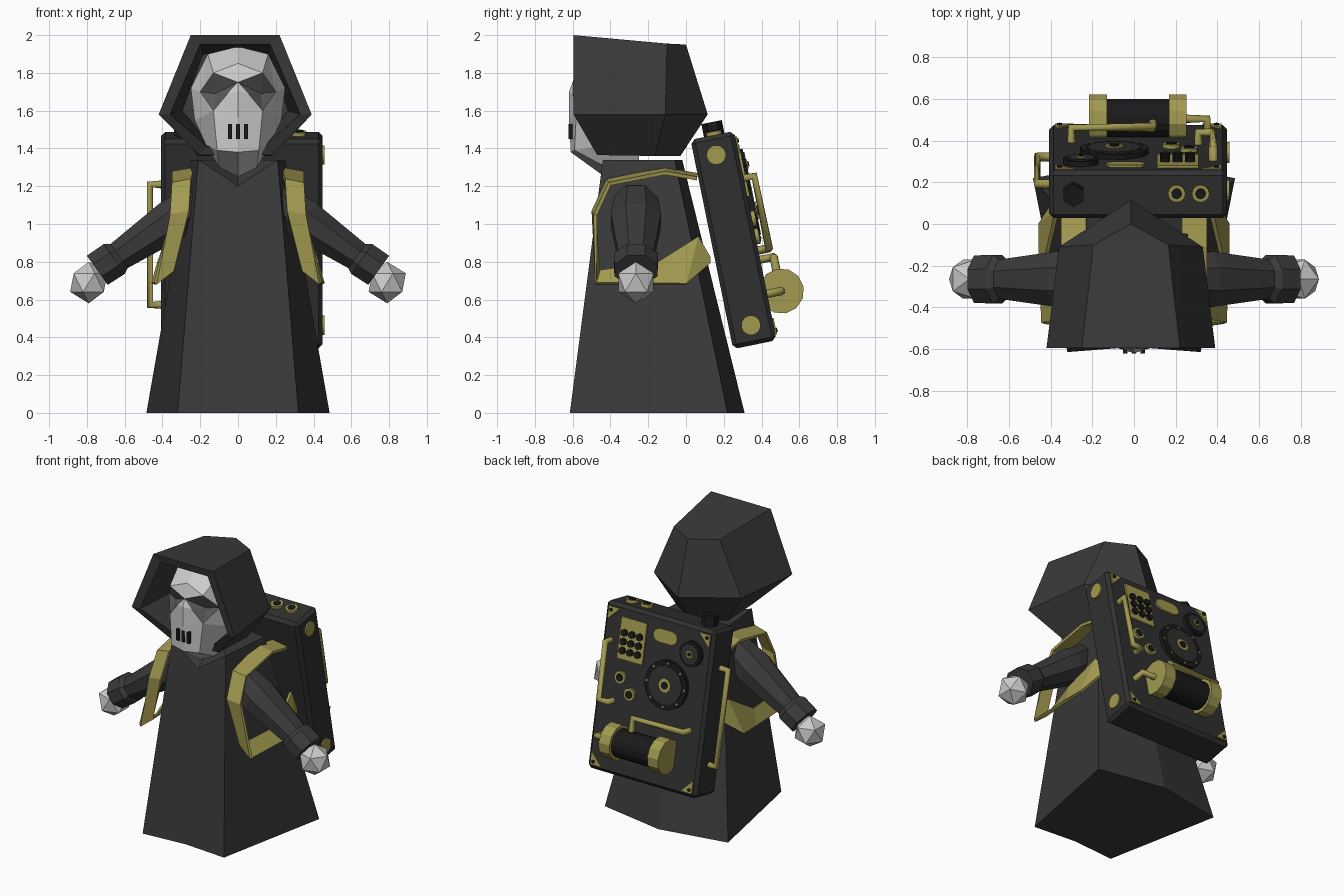
import bpy, bmesh, math
from mathutils import Matrix, Vector

if "Cube" in bpy.data.objects:
    bpy.data.objects.remove(bpy.data.objects["Cube"])


def material(name, r, g, b):
    m = bpy.data.materials.new(name)
    m.diffuse_color = (r, g, b, 1)
    m.use_nodes = True
    m.node_tree.nodes["Principled BSDF"].inputs["Base Color"].default_value = m.diffuse_color
    return m


CLOTH = material("dark_cloth", .042, .042, .042)
CASE = material("pack_case", .03, .03, .03)
BLACK = material("black", .01, .01, .01)
BRASS = material("brass", .36, .32, .08)
BONE = material("bone", .55, .55, .55)
SOCKET = material("socket_grey", .1, .1, .1)
ID = Matrix.Identity(4)
PACK = Matrix.Translation((.02, .252, .915)) @ Matrix.Rotation(math.radians(11.5), 4, 'X')
BACK = .1175  # local y of the pack's rear panel


def finish(name, bm, mats, M=ID, mirror=False):
    bmesh.ops.recalc_face_normals(bm, faces=bm.faces)
    me = bpy.data.meshes.new(name)
    bm.to_mesh(me)
    bm.free()
    for m in mats if isinstance(mats, list) else [mats]:
        me.materials.append(m)
    ob = bpy.data.objects.new(name, me)
    bpy.context.collection.objects.link(ob)
    ob.matrix_world = M
    if mirror:
        ob.modifiers.new("mirror", 'MIRROR')
    return ob


def build(verts, faces):
    bm = bmesh.new()
    vs = [bm.verts.new(v) for v in verts]
    for f in faces:
        bm.faces.new([vs[i] for i in f])
    return bm


def bands(rings, n):
    return [(r * n + i, r * n + (i + 1) % n, (r + 1) * n + (i + 1) % n, (r + 1) * n + i)
            for r in range(rings - 1) for i in range(n)]


def box(name, size, loc, mat, M=ID, bevel=0):
    bm = bmesh.new()
    bmesh.ops.create_cube(bm, size=1, matrix=Matrix.Translation(loc) @ Matrix.Diagonal((*size, 1)))
    if bevel:
        bmesh.ops.bevel(bm, geom=bm.edges[:], offset=bevel, segments=1, affect='EDGES')
    return finish(name, bm, mat, M)


def disc(name, r, depth, loc, axis, mat, n=16, M=PACK):
    bm = bmesh.new()
    T = Matrix.Translation(loc) @ Vector(axis).to_track_quat('Z', 'Y').to_matrix().to_4x4()
    bmesh.ops.create_cone(bm, cap_ends=True, segments=n, radius1=r, radius2=r, depth=depth, matrix=T)
    return finish(name, bm, mat, M)


def plate(name, outline, depth, mat):
    # flat panel on the rear of the pack from an (x, z) outline
    n = len(outline)
    vs = [(x, y, z) for y in (BACK - .005, BACK + depth) for x, z in outline]
    return finish(name, build(vs, bands(2, n) + [range(n), range(n, 2 * n)]), mat, PACK)


def pipe(name, pts, r=.022):
    cu = bpy.data.curves.new(name, 'CURVE')
    cu.dimensions, cu.bevel_depth, cu.bevel_resolution, cu.use_fill_caps = '3D', r, 2, True
    sp = cu.splines.new('POLY')
    sp.points.add(len(pts) - 1)
    for p, c in zip(sp.points, pts):
        p.co = (*c, 1)
    cu.materials.append(BRASS)
    ob = bpy.data.objects.new(name, cu)
    bpy.context.collection.objects.link(ob)
    ob.matrix_world = PACK


# robe: six-sided taper with a V neckline
robe = [(-.32, -.615, 0), (0, -.59, 0), (.32, -.615, 0), (.485, .22, 0), (0, .31, 0), (-.485, .22, 0),
        (-.21, -.44, 1.34), (0, -.455, 1.2), (.21, -.44, 1.34), (.25, -.06, 1.34), (0, -.02, 1.34),
        (-.25, -.06, 1.34), (0, -.2, 1.34)]
finish("robe", build(robe, bands(2, 6) + [range(6)] + [(6 + i, 6 + (i + 1) % 6, 12) for i in range(6)]), CLOTH)


# hood: hexagonal opening, hollow inside, ridged at the back
def hexagon(top, side, low):
    (tx, ty, tz), (sx, sy, sz), (lx, ly, lz) = top, side, low
    return [(-tx, ty, tz), (tx, ty, tz), (sx, sy, sz), (lx, ly, lz), (-lx, ly, lz), (-sx, sy, sz)]


hood = (hexagon((.17, -.15, 1.9), (.28, -.15, 1.6), (.14, -.2, 1.43)) +
        hexagon((.185, -.585, 1.95), (.345, -.585, 1.58), (.15, -.48, 1.41)) +
        hexagon((.235, -.595, 2), (.405, -.595, 1.58), (.19, -.47, 1.365)) +
        hexagon((.18, -.1, 1.955), (.345, -.11, 1.58), (.2, -.165, 1.36)) +
        [(0, 0, 1.95), (0, .115, 1.58), (0, -.03, 1.36)])
back = [(18, 19, 24), (19, 20, 25, 24), (20, 21, 26, 25), (21, 22, 26), (22, 23, 25, 26), (23, 18, 24, 25)]
finish("hood", build(hood, bands(4, 6) + [range(6)] + back), CLOTH, Matrix.Translation((-.015, 0, 0)))

# mask: mirrored half face, eye sockets in darker grey, rim pulled back
face = [(0, -.45, 1.94), (.16, -.43, 1.9), (.25, -.38, 1.72), (0, -.57, 1.85), (.13, -.58, 1.8),
        (.2, -.49, 1.7), (0, -.6, 1.75), (.055, -.6, 1.69), (.13, -.58, 1.6), (.23, -.43, 1.55),
        (.12, -.53, 1.69), (0, -.62, 1.7), (0, -.62, 1.56), (.11, -.59, 1.39), (0, -.61, 1.38),
        (.1, -.42, 1.3), (0, -.43, 1.25), (.17, -.42, 1.42)]
light = [(0, 1, 4, 3), (1, 5, 4), (1, 2, 5), (3, 4, 6), (6, 7, 11), (7, 8, 12, 11), (8, 13, 14, 12),
         (2, 9, 5), (5, 9, 8), (9, 17, 13, 8), (13, 17, 15), (13, 15, 16, 14)]
dark = [(4, 5, 10), (5, 8, 10), (8, 7, 10), (7, 6, 10), (6, 4, 10)]
bm = build(face, light + dark)
bm.faces.ensure_lookup_table()
for f in bm.faces[len(light):]:
    f.material_index = 1
rim = [e for e in bm.edges if e.is_boundary and any(v.co.x > 0 for v in e.verts)]
for v in bmesh.ops.extrude_edge_only(bm, edges=rim)["geom"]:
    if isinstance(v, bmesh.types.BMVert):
        v.co.y = -.25
finish("mask", bm, [BONE, SOCKET], mirror=True)
for x in (-.042, 0, .042):
    box("mouth_slot", (.02, .02, .08), (x, -.612, 1.49), BLACK)

# sleeves with flared cuffs, and faceted hands
stations = [(.2, 1.13, .1), (.35, 1.02, .12), (.63, .83, .085), (.655, .815, .105), (.745, .755, .103)]
d = Vector((.81, 0, -.58))
up = Vector((.58, 0, .81))
ring = [math.radians(22.5 + 45 * i) for i in range(8)]
vs = [Vector((x, -.265, z)) + up * r * math.sin(a) + Vector((0, r * 1.2 * math.cos(a), 0))
      for x, z, r in stations for a in ring]
finish("sleeve", build(vs, bands(5, 8) + [range(8), range(32, 40)]), CLOTH, mirror=True)
for s in (-1, 1):
    bm = bmesh.new()
    bmesh.ops.create_icosphere(bm, subdivisions=1, radius=.11)
    finish("hand", bm, BONE, Matrix.Translation((s * .79, -.265, .69)))

# shoulder straps: ribbon over the shoulder and back under the arm
strap = [(.23, .06, 1.27), (.35, .06, 1.25), (.23, -.11, 1.3), (.35, -.11, 1.28), (.25, -.42, 1.24),
         (.35, -.41, 1.22), (.26, -.5, 1.07), (.36, -.49, 1.05), (.34, -.47, .75), (.43, -.48, .68),
         (.41, -.15, .79), (.44, -.13, .68), (.36, .06, .93), (.44, 0, .68), (.33, .12, .82), (.36, .12, .79)]
ob = finish("shoulder_strap", build(strap, [(i, i + 1, i + 3, i + 2) for i in range(0, 14, 2)]), BRASS, mirror=True)
ob.modifiers.new("thickness", 'SOLIDIFY').thickness = .02

# backpack case, corner plates
box("pack_case", (.855, .235, 1.13), (0, 0, 0), CASE, PACK, .022)
for sx in (-1, 1):
    for sz in (-1, 1):
        plate("corner_plate", [(sx * .4, sz * .535), (sx * .31, sz * .535), (sx * .4, sz * .445)], .008, BRASS)
        disc("corner_screw", .012, .03, (sx * .377, BACK, sz * .512), (0, 1, 0), BLACK, 8)

# keypad
plate("keypad_plate", [(.09, .21), (.29, .21), (.29, .49), (.09, .49)], .012, BRASS)
for i in range(3):
    for j in range(3):
        disc("keypad_button", .024, .03, (.13 + .06 * i, BACK + .015, .27 + .06 * j), (0, 1, 0), BLACK, 8)

# pill-shaped label plate
pill = [(-.06 + s * .05 + .045 * math.cos(a), .44 + .045 * math.sin(a))
        for s, a0 in ((1, -90), (-1, 90)) for a in (math.radians(a0 + 45 * k) for k in range(5))]
plate("pill_plate", pill, .012, BRASS)

# dials
for x, z, r in ((-.115, .13, .165), (-.275, .38, .085)):
    disc("dial", r, .03, (x, BACK + .01, z), (0, 1, 0), BLACK, 20)
    disc("dial_face", r * .78, .03, (x, BACK + .016, z), (0, 1, 0), CASE, 20)
    disc("dial_ring", r * .28, .03, (x, BACK + .022, z), (0, 1, 0), BRASS, 12)
    disc("dial_hub", r * .15, .03, (x, BACK + .028, z), (0, 1, 0), BLACK, 10)
for k in range(8):
    a = k * math.pi / 4
    disc("dial_mark", .008, .03, (-.115 + .146 * math.cos(a), BACK + .014, .13 + .146 * math.sin(a)), (0, 1, 0), BRASS, 6)

# round sockets on the rear and top, plus hexagonal cap
for loc, axis in (((.245, BACK, .09), (0, 1, 0)), ((.16, BACK, -.005), (0, 1, 0)),
                  ((.185, .01, .565), (0, 0, 1)), ((.3, .01, .565), (0, 0, 1))):
    disc("socket_ring", .042, .04, loc, axis, BRASS)
    disc("socket_hole", .026, .05, loc, axis, BLACK, 12)
disc("filler_cap", .055, .09, (-.31, .01, .59), (0, 0, 1), BLACK, 6)

# tank with end collars
disc("tank", .097, .45, (0, .194, -.315), (1, 0, 0), BLACK, 16)
for x in (-.193, .19):
    disc("tank_collar", .12, .085, (x, .194, -.315), (1, 0, 0), BRASS, 12)

# pipes
pipe("tank_feed_pipe", [(.07, .19, -.24), (.07, .19, -.13), (-.32, .19, -.13), (-.32, .1, -.13)])
pipe("tank_outlet_pipe", [(.2, .194, -.315), (.33, .194, -.315), (.33, .1, -.315)])
pipe("side_pipe", [(.36, .1, .31), (.36, .175, .31), (.36, .175, -.08), (.29, .175, -.08), (.29, .1, -.08)])
pipe("carry_handle", [(-.42, 0, .3), (-.485, 0, .3), (-.485, 0, -.35), (-.42, 0, -.35)])

# side discs
for z in (.46, -.46):
    disc("side_disc", .052, .02, (.4275, 0, z), (1, 0, 0), BRASS)
